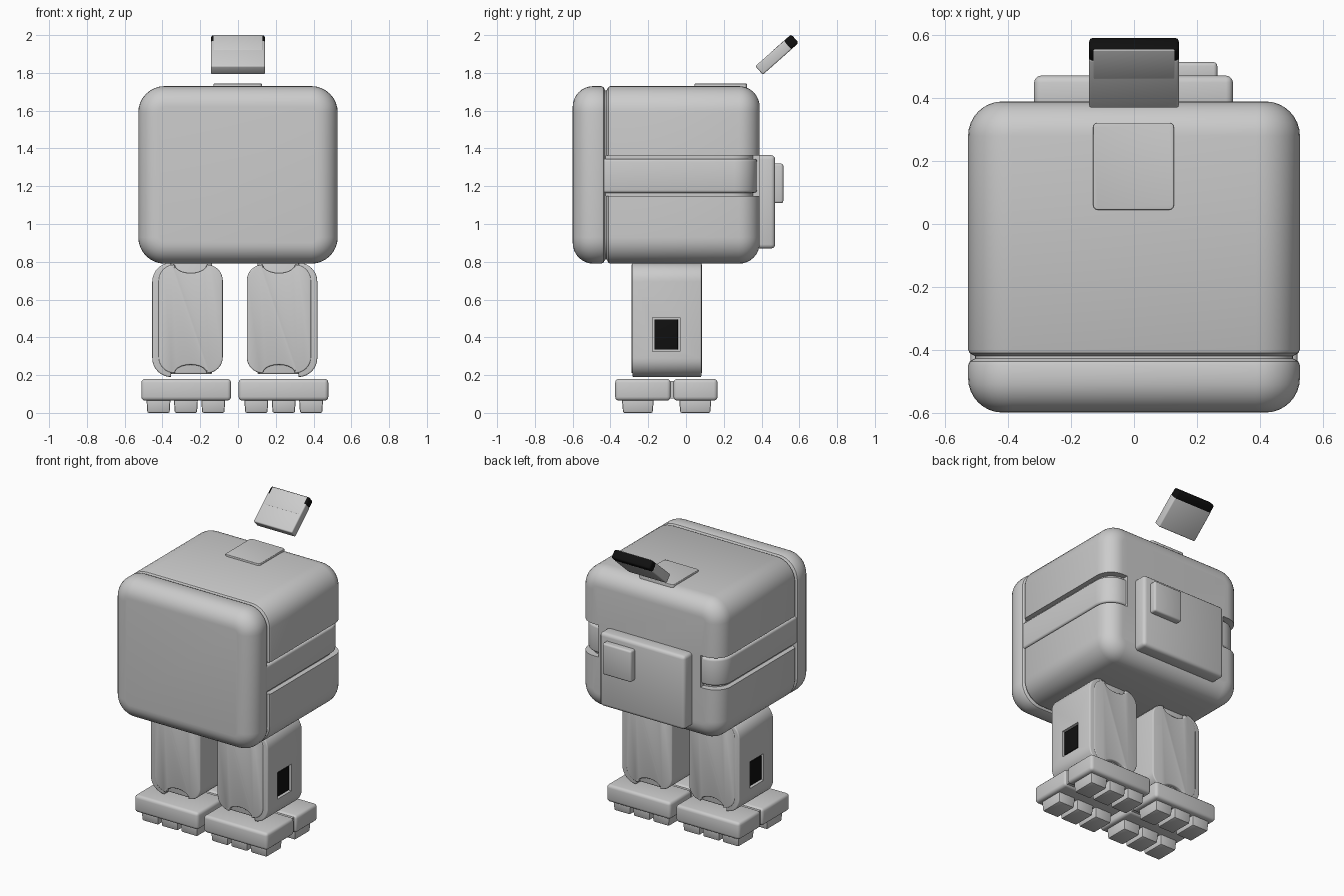
import bpy, bmesh, math
from mathutils import Matrix

if "Cube" in bpy.data.objects:
    bpy.data.objects.remove(bpy.data.objects["Cube"])

black = bpy.data.materials.new("black")
black.diffuse_color = (0.005, 0.005, 0.005, 1)
black.use_nodes = True
black.node_tree.nodes["Principled BSDF"].inputs["Base Color"].default_value = black.diffuse_color


def finish(name, bm, mat=None):
    bmesh.ops.recalc_face_normals(bm, faces=bm.faces)
    me = bpy.data.meshes.new(name)
    bm.to_mesh(me)
    bm.free()
    ob = bpy.data.objects.new(name, me)
    bpy.context.collection.objects.link(ob)
    if mat:
        me.materials.append(mat)
    smooth(ob)
    return ob


def smooth(ob):
    bpy.ops.object.select_all(action='DESELECT')
    ob.select_set(True)
    bpy.context.view_layer.objects.active = ob
    bpy.ops.object.shade_smooth_by_angle(angle=math.radians(35))


def box(name, x, y, z, bevel=0.0, mat=None, segs=3, taper=1.0):
    bm = bmesh.new()
    bmesh.ops.create_cube(bm, size=1)
    for v in bm.verts:
        k = taper if v.co.z < 0 else 1
        v.co = [(a + b) / 2 + c * abs(b - a) * f
                for (a, b), c, f in zip((x, y, z), v.co, (k, k, 1))]
    if bevel:
        bmesh.ops.bevel(bm, geom=bm.edges[:], offset=bevel, segments=segs,
                        profile=0.5, affect='EDGES', clamp_overlap=True)
    return finish(name, bm, mat)


def rounded(x0, x1, y0, y1, r, n=8):
    pts = []
    for cx, cy, q in ((x1 - r, y1 - r, 0), (x0 + r, y1 - r, 1),
                      (x0 + r, y0 + r, 2), (x1 - r, y0 + r, 3)):
        for i in range(n + 1):
            a = math.pi / 2 * (q + i / n)
            pts.append((cx + r * math.cos(a), cy + r * math.sin(a)))
    return pts


def loft(name, sections):
    bm = bmesh.new()
    rings = [[bm.verts.new(p) for p in s] for s in sections]
    for a, b in zip(rings, rings[1:]):
        for i in range(len(a)):
            j = (i + 1) % len(a)
            bm.faces.new((a[i], a[j], b[j], b[i]))
    bm.faces.new(rings[0])
    bm.faces.new(rings[-1])
    return finish(name, bm)


def prism(name, pts, lo, hi, axis, bevel=0.0):
    place = (lambda p, t: (p[0], t, p[1])) if axis == 'y' else (lambda p, t: (p[0], p[1], t))
    bm = bmesh.new()
    a = [bm.verts.new(place(p, lo)) for p in pts]
    b = [bm.verts.new(place(p, hi)) for p in pts]
    for i in range(len(a)):
        j = (i + 1) % len(a)
        bm.faces.new((a[i], a[j], b[j], b[i]))
    caps = [bm.faces.new(a), bm.faces.new(b)]
    bmesh.ops.recalc_face_normals(bm, faces=bm.faces)
    if bevel:
        edges = [e for f in caps for e in f.edges]
        bmesh.ops.bevel(bm, geom=edges, offset=bevel, segments=3,
                        profile=0.5, affect='EDGES', clamp_overlap=True)
    return finish(name, bm)


def cut(ob, cutter):
    m = ob.modifiers.new("cut", 'BOOLEAN')
    m.operation, m.object = 'DIFFERENCE', cutter
    bpy.context.view_layer.objects.active = ob
    bpy.ops.object.modifier_apply(modifier=m.name)
    bpy.data.objects.remove(cutter)
    smooth(ob)


# Body: rounded cube with a groove behind the front shell
def section(y, d):
    return [(px, y, pz) for px, pz in
            rounded(-0.528 + d, 0.528 - d, 0.79 + d, 1.73 - d, 0.14 - d)]


R = 0.11
arc = [(R * (1 - math.cos(a)), R * (1 - math.sin(a)))
       for a in (math.pi / 2 * i / 8 for i in range(9))]
steps = [(-0.60 + t, d) for t, d in arc]
steps += [(-0.45, 0), (-0.437, 0.005), (-0.428, 0.022), (-0.42, 0.022),
          (-0.411, 0.005), (-0.40, 0)]
steps += [(0.39 - t, d) for t, d in reversed(arc)]
body = loft("body", [section(y, d) for y, d in steps])

# Side bands set in slots that wrap round the back corners
for s in (-1, 1):
    cut(body, box("slot_cutter", sorted((s * 0.38, s * 0.7)), (-0.424, 0.6), (1.148, 1.362)))
prism("side_band", rounded(-0.52, 0.52, -0.57, 0.376, 0.12), 1.165, 1.345, 'z', 0.014)
prism("slot_floor", rounded(-0.495, 0.495, -0.55, 0.355, 0.11), 1.10, 1.41, 'z')

# Back plate, its button and the top hatch
box("back_plate", (-0.318, 0.315), (0.36, 0.472), (0.87, 1.365), 0.022)
box("back_button", (0.05, 0.265), (0.45, 0.515), (1.11, 1.32), 0.012)
prism("top_hatch", rounded(-0.13, 0.127, 0.045, 0.322, 0.015, 3), 1.70, 1.743, 'z', 0.004)

# Tilted panel floating above the back, with a black cap
tilt = Matrix.Translation((0, 0.482, 1.897)) @ Matrix.Rotation(math.radians(41.5), 4, 'X')
for ob in (box("panel", (-0.143, 0.143), (-0.127, 0.08), (-0.03, 0.03), 0.008),
           box("panel_tongue", (-0.13, 0.13), (0.0, 0.122), (0.0, 0.031), 0.004),
           box("panel_cap", (-0.143, 0.143), (0.066, 0.127), (-0.0295, 0.0295), 0.012, black)):
    ob.matrix_world = tilt

# Legs and feet, mirrored about a line just left of centre
for s, side in ((1, "right"), (-1, "left")):
    def X(a, b):
        return sorted((s * a - 0.017, s * b - 0.017))

    def flip(pts):
        return [(s * px - 0.017, pz) for px, pz in pts]

    # Leg pad with a scalloped notch at top and bottom
    c, notch = 0.2335, []
    ring = rounded(c - 0.17, c + 0.17, 0.21, 0.785, 0.085)
    wave = [(0.085 * math.cos(math.pi * i / 10), 0.045 * math.sin(math.pi * i / 10))
            for i in range(11)]
    pad = (ring[:9] + [(c + dx, 0.785 - dz) for dx, dz in wave] + ring[9:27]
           + [(c - dx, 0.21 + dz) for dx, dz in wave] + ring[27:])
    prism(side + "_leg_pad", flip(pad), -0.288, 0.085, 'y', 0.018)
    box(side + "_leg_core", X(0.12, 0.36), (-0.265, 0.062), (0.205, 0.80), 0.01)

    # Outer leg shell with a window
    outer = rounded(0.0, 0.437, 0.19, 0.795, 0.10)
    shell = outer[27:] + outer[:9] + [(0.335, 0.74), (0.335, 0.245)]
    leg = prism(side + "_leg_shell", flip(shell), -0.284, 0.082, 'y', 0.008)
    cut(leg, box("window_cutter", X(0.41, 0.5), (-0.178, -0.033), (0.325, 0.505)))
    box(side + "_leg_window", X(0.38, 0.43), (-0.168, -0.043), (0.335, 0.495), 0.003, black)

    # Foot in two halves with six treads
    box(side + "_foot_front", X(0.02, 0.495), (-0.375, -0.081), (0.065, 0.18), 0.02)
    box(side + "_foot_back", X(0.02, 0.495), (-0.067, 0.167), (0.065, 0.18), 0.02)
    box(side + "_foot_joint", X(0.035, 0.48), (-0.12, -0.03), (0.075, 0.17))
    for row, (y0, y1) in (("front", (-0.34, -0.17)), ("back", (-0.037, 0.135))):
        for i in range(3):
            x0 = 0.05 + i * 0.145
            box(f"{side}_{row}_tread_{i + 1}", X(x0, x0 + 0.128), (y0, y1),
                (0.0, 0.08), 0.008, taper=0.92, segs=2)
